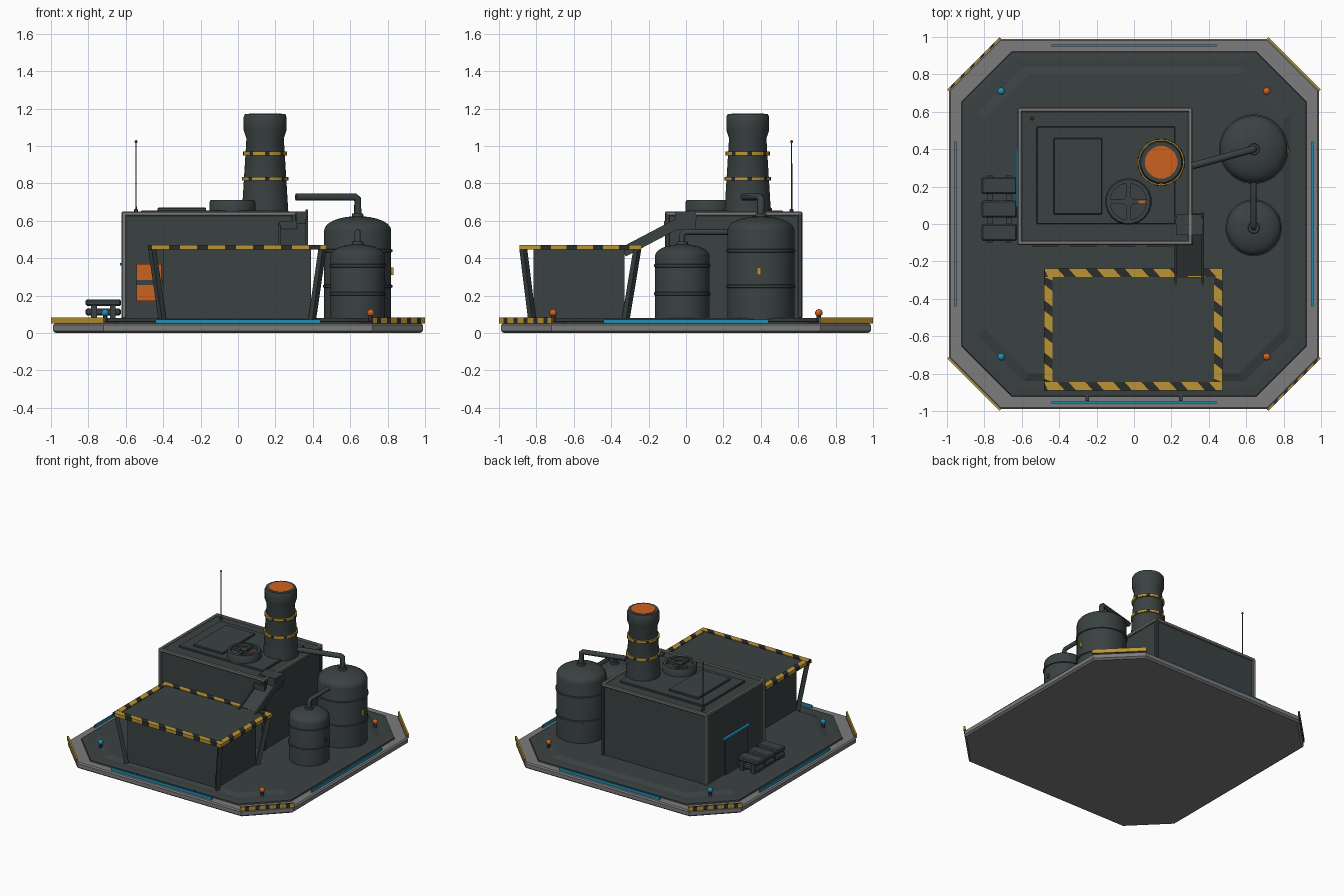
import bpy, bmesh, math
from mathutils import Vector, Matrix

if "Cube" in bpy.data.objects:
    bpy.data.objects.remove(bpy.data.objects["Cube"])


def material(name, rgb):
    m = bpy.data.materials.new(name)
    m.diffuse_color = (*rgb, 1)
    m.use_nodes = True
    m.node_tree.nodes["Principled BSDF"].inputs["Base Color"].default_value = m.diffuse_color
    return m


DARK = material("dark_steel", (0.043, 0.054, 0.054))
GREY = material("grey_trim", (0.2, 0.2, 0.205))
BLACK = material("black_stripe", (0.024, 0.025, 0.025))
YELLOW = material("hazard_yellow", (0.50, 0.30, 0.035))
ORANGE = material("hot_orange", (0.60, 0.12, 0.014))
CYAN = material("cyan_light", (0.014, 0.27, 0.45))


def finish(name, bm, *mats, smooth=False):
    bmesh.ops.recalc_face_normals(bm, faces=bm.faces)
    me = bpy.data.meshes.new(name)
    bm.to_mesh(me)
    bm.free()
    for m in mats:
        me.materials.append(m)
    ob = bpy.data.objects.new(name, me)
    bpy.context.collection.objects.link(ob)
    if smooth:
        bpy.ops.object.select_all(action='DESELECT')
        ob.select_set(True)
        bpy.context.view_layer.objects.active = ob
        bpy.ops.object.shade_smooth_by_angle(angle=math.radians(35))
    return ob


def box(name, x0, x1, y0, y1, z0, z1, mat, bevel=0):
    bm = bmesh.new()
    bmesh.ops.create_cube(bm, size=1)
    for v in bm.verts:
        v.co = ((x0 + x1) / 2 + v.co.x * (x1 - x0), (y0 + y1) / 2 + v.co.y * (y1 - y0),
                (z0 + z1) / 2 + v.co.z * (z1 - z0))
    if bevel:
        bmesh.ops.bevel(bm, geom=bm.edges[:], offset=bevel, segments=1, affect='EDGES')
    return finish(name, bm, mat)


def loft(bm, rings):
    """Skin a list of equal-length point rings and cap both ends."""
    vs = [[bm.verts.new(p) for p in r] for r in rings]
    n = len(vs[0])
    for a, b in zip(vs, vs[1:]):
        for i in range(n):
            bm.faces.new((a[i], a[(i + 1) % n], b[(i + 1) % n], b[i]))
    bm.faces.new(vs[0][::-1])
    bm.faces.new(vs[-1])


def lathe(name, x, y, profile, n, mat):
    bm = bmesh.new()
    loft(bm, [[(x + r * math.cos(math.tau * (i + .5) / n), y + r * math.sin(math.tau * (i + .5) / n), z)
               for i in range(n)] for r, z in profile])
    return finish(name, bm, mat, smooth=True)


def octagon(name, layers, mat):
    """Chamfered square plate; layers are (half size, chamfer, z)."""
    bm = bmesh.new()
    loft(bm, [[(a * sx, b * sy, z) for a, b, sx, sy in
               ((s, s - c, 1, -1), (s, s - c, 1, 1), (s - c, s, 1, 1), (s - c, s, -1, 1),
                (s, s - c, -1, 1), (s, s - c, -1, -1), (s - c, s, -1, -1), (s - c, s, 1, -1))]
              for s, c, z in layers])
    return finish(name, bm, mat)


def beam(name, p, q, w, h, mat):
    """Square bar from p to q."""
    p, q = Vector(p), Vector(q)
    d = (q - p).normalized()
    u = d.cross(Vector((0, 0, 1))).normalized()
    v = u.cross(d)
    bm = bmesh.new()
    loft(bm, [[e + u * a * w / 2 + v * b * h / 2 for a, b in ((-1, -1), (1, -1), (1, 1), (-1, 1))] for e in (p, q)])
    return finish(name, bm, mat)


def pipe(name, pts, r, mat):
    cu = bpy.data.curves.new(name, 'CURVE')
    cu.dimensions = '3D'
    cu.bevel_depth, cu.bevel_resolution, cu.use_fill_caps = r, 2, True
    sp = cu.splines.new('POLY')
    sp.points.add(len(pts) - 1)
    for pt, c in zip(sp.points, pts):
        pt.co = (*c, 1)
    cu.materials.append(mat)
    ob = bpy.data.objects.new(name, cu)
    bpy.context.collection.objects.link(ob)


def hazard_bar(name, p, q, w, h, pitch, skew):
    """Bar of slanted yellow and black blocks from p to q."""
    p, q = Vector(p), Vector(q)
    length = (q - p).length
    d = (q - p) / length
    u = Vector((-d.y, d.x, 0))
    bm = bmesh.new()
    k, s = 0, -pitch
    while s < length:
        e = s + pitch * (0.6 if k % 2 == 0 else 0.4)
        ends = [[min(max(t + skew * side, 0), length) for side in (-.5, .5)] for t in (s, e)]
        if max(ends[1]) - min(ends[0]) > 1e-4:
            first = len(bm.faces)
            loft(bm, [[p + d * t + u * w * side + Vector((0, 0, z)) for t, side in
                       ((ends[0][0], -.5), (ends[1][0], -.5), (ends[1][1], .5), (ends[0][1], .5))]
                      for z in (-h / 2, h / 2)])
            for f in list(bm.faces)[first:]:
                f.material_index = k % 2
        s, k = e, k + 1
    bmesh.ops.dissolve_degenerate(bm, dist=1e-5, edges=bm.edges)
    return finish(name, bm, YELLOW, BLACK)


# foundation, raised deck and edge lights
octagon("foundation", [(0.975, 0.26, 0), (0.99, 0.27, 0.012), (0.99, 0.27, 0.042), (0.98, 0.266, 0.05)], GREY)
octagon("deck", [(0.925, 0.27, 0.04), (0.92, 0.27, 0.06), (0.885, 0.26, 0.064)], DARK)
octagon("deck_step", [(0.85, 0.25, 0.06), (0.80, 0.24, 0.08)], DARK)
for s, a in ((1, "right"), (-1, "left")):
    box(a + "_edge_light", s * .955 - .005, s * .955 + .005, -.44, .44, .05, .072, CYAN)
for s, a in ((1, "back"), (-1, "front")):
    box(a + "_edge_light", -.44, .44, s * .955 - .005, s * .955 + .005, .05, .072, CYAN)

# corner guards and beacons
for sx, a in ((1, "right"), (-1, "left")):
    for sy, b in ((1, "back"), (-1, "front")):
        p, q = (sx * .715, sy * .995, .066), (sx * .995, sy * .715, .066)
        if sx * sy < 0:
            hazard_bar(f"{b}_{a}_guard", p, q, .012, .032, .075, .02)
        else:
            beam(f"{b}_{a}_guard", p, q, .012, .032, YELLOW)
        bm = bmesh.new()
        bmesh.ops.create_uvsphere(bm, u_segments=12, v_segments=8, radius=.02,
                                  matrix=Matrix.Translation((sx * .71, sy * .71, .108)))
        finish(f"{b}_{a}_beacon", bm, ORANGE if sx > 0 else CYAN, smooth=True)
        lathe(f"{b}_{a}_beacon_post", sx * .71, sy * .71, [(.014, .06), (.014, .1)], 8, DARK)

# main building with grey frame
box("building", -.61, .30, -.10, .61, .07, .64, DARK)
for i, (x, y) in enumerate(((-.61, -.10), (-.61, .61), (.30, .61), (.30, -.10))):
    box(f"corner_post_{i}", x - .012, x + .012, y - .012, y + .012, .08, .64, GREY if i < 2 else DARK, .004)
for y, a in ((-.10, "front"), (.61, "back")):
    box(a + "_roof_trim", -.622, .312, y - .012, y + .012, .625, .65, GREY, .005)
for x, a in ((-.61, "left"), (.30, "right")):
    box(a + "_roof_trim", x - .012, x + .012, -.11, .62, .625, .65, GREY, .005)

# roof plate, hatch and fan
box("roof_plate", -.52, .22, 0, .52, .635, .655, DARK, .004)
box("roof_hatch", -.43, -.17, .05, .46, .65, .67, DARK, .005)
lathe("fan_housing", -.03, .12, [(.125, .65), (.125, .70), (.118, .71), (.098, .71), (.098, .685)], 20, DARK)
for i, (dx, dy) in enumerate(((.1, .012), (.012, .1))):
    box(f"fan_bar_{i}", -.03 - dx, -.03 + dx, .12 - dy, .12 + dy, .685, .704 + i * .002, DARK)
lathe("fan_hub", -.03, .12, [(.028, .685), (.028, .712)], 12, DARK)
box("fan_lamp", .025, .06, .11, .125, .70, .712, ORANGE)

# chimney with striped bands and glowing mouth
CX, CY = .145, .33
lathe("chimney", CX, CY, [(.127, .64), (.122, .72), (.102, 1.04), (.117, 1.085), (.117, 1.155), (.11, 1.17)], 16, DARK)
lathe("chimney_glow", CX, CY, [(.088, 1.165), (.088, 1.173)], 16, ORANGE)
for z, r in ((.825, .124), (.96, .118)):
    bm = bmesh.new()
    bmesh.ops.create_cone(bm, cap_ends=True, segments=32, radius1=r, radius2=r, depth=.02,
                          matrix=Matrix.Translation((CX, CY, z)))
    for f in bm.faces:
        c = f.calc_center_median()
        f.material_index = int(abs(f.normal.z) < .5 and
                               int((math.atan2(c.y - CY, c.x - CX) + math.pi) / math.tau * 32) % 4 == 0)
    finish("chimney_band", bm, YELLOW, BLACK)

# antenna
lathe("antenna", -.545, .565, [(.012, .64), (.012, .66), (.004, .665), (.003, 1.02)], 8, DARK)
lathe("antenna_tip", -.545, .565, [(.004, 1.015), (.009, 1.023), (.004, 1.032)], 8, ORANGE)

# glowing front vents with a cross bar
for i in range(4):
    x = -.475 + i * .205
    box(f"vent_{i}", x - .067, x + .067, -.116, -.09, .17, .37, ORANGE)
    box(f"vent_bar_{i}", x - .07, x + .07, -.121, -.09, .257, .283, DARK)

# side door and stacked bars
box("side_door", -.622, -.60, .11, .39, .08, .36, DARK)
box("door_light", -.63, -.60, .09, .41, .36, .374, CYAN)
for row in range(3):
    for tier in range(2):
        y = -.045 + row * .125
        box(f"stacked_bar_{row}_{tier}", -.815, -.625, y - .045, y + .045, .095 + tier * .05, .13 + tier * .05, DARK, .008)
for x in (-.77, -.67):
    box("stack_skid", x - .015, x + .015, -.10, .26, .06, .15, DARK)

# hopper with lid, striped rim and flared corner braces
box("hopper", -.40, .39, -.815, -.33, .06, .45, DARK)
box("hopper_lid", -.47, .465, -.88, -.25, .448, .466, DARK)
X0, X1, Y0, Y1, W = -.48, .472, -.89, -.238, .045
hazard_bar("rim_front", (X0, Y0 + W / 2, .459), (X1, Y0 + W / 2, .459), W, .026, .15, -.04)
hazard_bar("rim_back", (X0, Y1 - W / 2, .459), (X1, Y1 - W / 2, .459), W, .026, .15, -.04)
for x, a in ((X0 + W / 2, "left"), (X1 - W / 2, "right")):
    hazard_bar("rim_" + a, (x, Y0 + W, .459), (x, Y1 - W, .459), W, .026, .14, .035)
for sx in (-1, 1):
    for sy in (-1, 1):
        beam("hopper_brace", (-.004 + sx * .455, -.565 + sy * .305, .45),
             (-.004 + sx * .40, -.573 + sy * .25, .07), .03, .03, DARK)
for x in (-.25, .25):
    box("deck_peg", x - .01, x + .01, -.945, -.91, .045, .066, DARK)

# sloped conveyor from hopper to roof
beam("conveyor", (.295, .05, .625), (.295, -.33, .425), .15, .035, DARK)
for x in (.222, .368):
    beam("conveyor_rail", (x, .05, .638), (x, -.33, .438), .012, .05, DARK)
box("conveyor_head", .225, .368, -.06, .05, .55, .65, DARK)
box("trim_bracket", .22, .315, -.118, -.09, .552, .60, DARK)


# storage tanks with domes, hoops and gauges
def tank(name, x, y, r, top, hoops):
    s = top - r * .42
    dome = [(r * math.cos(t), s + r * .42 * math.sin(t)) for t in (math.radians(a) for a in range(0, 90, 14))]
    lathe(name, x, y, [(r * 1.0, .06), *dome], 32, DARK)
    for z in hoops:
        lathe(name + "_hoop", x, y, [(r, z - .009), (r + .006, z - .006), (r + .006, z + .006), (r, z + .009)], 32, DARK)
    lathe(name + "_cap", x, y, [(.034, top - .02), (.03, top + .015)], 12, DARK)


tank("large_tank", .64, .40, .18, .625, (.25, .44))
tank("small_tank", .64, -.02, .146, .475, (.21, .36))
box("tank_gauge", .81, .832, .38, .40, .31, .35, YELLOW)
box("small_tank_gauge", .775, .792, -.03, -.01, .25, .28, DARK)

# connecting pipes
pipe("chimney_pipe", [(.64, .40, .60), (.64, .40, .715), (.625, .396, .727), (.31, .31, .727)], .02, DARK)
pipe("tank_pipe", [(.64, -.02, .46), (.64, -.02, .525), (.64, -.005, .54), (.64, .30, .54)], .016, DARK)
